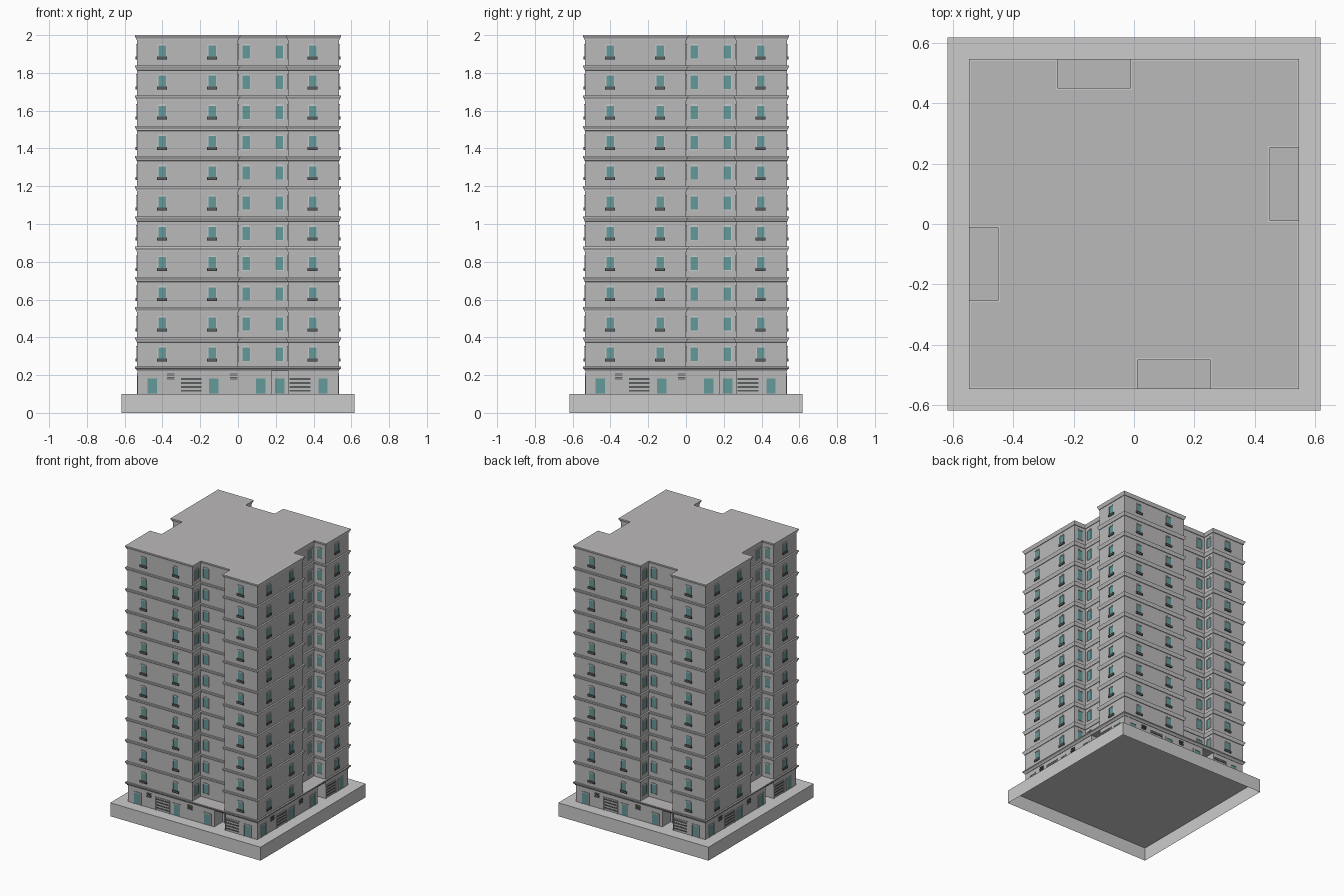
import bpy, bmesh, math
from mathutils import Matrix, Vector

if "Cube" in bpy.data.objects:
    bpy.data.objects.remove(bpy.data.objects["Cube"])

H, A, B, D = 0.534, 0.0, 0.265, 0.438    # half width, notch start/end, notch back wall
FLOORS, STEP, TOP = 11, 0.16, 2.0


def material(name, r, g, b):
    m = bpy.data.materials.new(name)
    m.diffuse_color = (r, g, b, 1)
    m.use_nodes = True
    m.node_tree.nodes["Principled BSDF"].inputs["Base Color"].default_value = m.diffuse_color
    return m


WALL = material("wall_grey", 0.5, 0.49, 0.49)
GLASS = material("teal_glass", 0.13, 0.32, 0.32)
DARK = material("dark_metal", 0.1, 0.11, 0.11)


def finish(bm, name, mat=None):
    me = bpy.data.meshes.new(name)
    bm.to_mesh(me)
    bm.free()
    ob = bpy.data.objects.new(name, me)
    bpy.context.collection.objects.link(ob)
    if mat:
        me.materials.append(mat)
    return ob


def outline(o, a=A, b=B):
    # square plan with one notch per side, repeated by quarter turns; o = outward offset
    h, d = H + o, D + o
    side = [(-h, -h), (a + o, -h), (a + o, -d), (b - o, -d), (b - o, -h)]
    pts = []
    for _ in range(4):
        pts += side
        side = [(-y, x) for x, y in side]
    return pts


def square(o):
    h = H + o
    return [(-h, -h), (h, -h), (h, h), (-h, h)]


def stack(bm, plan, profile, bottom=True, top=True):
    # loft a plan through (offset, z) rings
    rings = [[bm.verts.new((x, y, z)) for x, y in plan(o)] for o, z in profile]
    n = len(rings[0])
    for lo, hi in zip(rings, rings[1:]):
        for i in range(n):
            j = (i + 1) % n
            bm.faces.new((lo[i], lo[j], hi[j], hi[i]))
    if bottom:
        bm.faces.new(rings[0][::-1])
    if top:
        bm.faces.new(rings[-1])


# Base slab, open underneath
bm = bmesh.new()
stack(bm, square, [(0.617 - H, 0), (0.617 - H, 0.1)], bottom=False)
finish(bm, "base_slab")

# Ground floor with a recessed entrance on each side
bm = bmesh.new()
stack(bm, lambda o: outline(o, 0.18, B), [(-0.003, 0.1), (-0.003, 0.228)], bottom=False)
finish(bm, "ground_floor", WALL)

# Ledge that covers the ground floor
bm = bmesh.new()
stack(bm, square, [(0.0, 0.222), (0.004, 0.23), (0.012, 0.237), (0.012, 0.245)])
finish(bm, "ground_floor_ledge", WALL)

# Tower walls and roof
bm = bmesh.new()
stack(bm, outline, [(0, 0.243), (0, TOP - 0.002), (0.006, TOP - 0.002), (0.006, TOP)], bottom=False)
finish(bm, "tower_walls", WALL)

# Flared cornice at the top of every floor
bm = bmesh.new()
for k in range(FLOORS):
    t = TOP - k * STEP
    stack(bm, outline, [(-0.001, t - 0.027), (0.004, t - 0.025), (0.005, t - 0.018),
                        (0.012, t - 0.006), (0.012, t), (-0.001, t)], bottom=False, top=False)
finish(bm, "cornices")

# Small fittings are collected per part name and repeated on all four sides
parts = {n: bmesh.new() for n in ("window_glass", "window_frames", "window_sills",
                                  "door_glass", "door_frames", "grille_slats", "vents")}
TURNS = [Matrix.Rotation(math.radians(90 * q), 4, 'Z') for q in range(4)]


def box(name, frame, u0, u1, z0, z1, out):
    # box on a wall: u runs along the wall, out is how far it stands proud
    size = Vector((u1 - u0, out + 0.004, z1 - z0))
    mid = Vector(((u0 + u1) / 2, -(out - 0.004) / 2, (z0 + z1) / 2))
    local = frame @ Matrix.Translation(mid) @ Matrix.Diagonal((*size, 1))
    for q in TURNS:
        bmesh.ops.create_cube(parts[name], size=1, matrix=q @ local)


def surround(name, f, u, w, z0, z1, t, out, sill=True):
    box(name, f, u - w - t, u - w, z0, z1, out)
    box(name, f, u + w, u + w + t, z0, z1, out)
    box(name, f, u - w - t, u + w + t, z1, z1 + t, out)
    if sill:
        box(name, f, u - w - t, u + w + t, z0 - t, z0, out)


def wall(x, y, deg=0):
    return Matrix.Translation((x, y, 0)) @ Matrix.Rotation(math.radians(deg), 4, 'Z')


FRONT, BACK = wall(0, -H), wall(0, -D)
NOTCH_L = wall(A, -(H + D) / 2, 90)
NOTCH_R = wall(B, -(H + D) / 2, -90)

# Windows: outer ones carry a dark planter sill, notch ones do not
windows = [(FRONT, -0.402, True), (FRONT, -0.137, True), (FRONT, 0.395, True),
           (BACK, 0.043, False), (BACK, 0.219, False),
           (NOTCH_L, 0, False), (NOTCH_R, 0, False)]
for k in range(FLOORS):
    t = TOP - k * STEP
    for f, u, planter in windows:
        z0, z1 = t - 0.124, t - 0.055
        box("window_glass", f, u - 0.02, u + 0.02, z0, z1, 0.001)
        surround("window_frames", f, u, 0.02, z0, z1, 0.004, 0.004)
        box("window_frames", f, u - 0.015, u + 0.015, z1 + 0.004, z1 + 0.009, 0.005)
        if planter:
            box("window_sills", f, u - 0.027, u + 0.027, z0 - 0.004, z0 + 0.012, 0.008)

# Ground floor doors
SHOP, PORCH = wall(0, -H + 0.003), wall(0, -D + 0.003)
for f, u in [(SHOP, -0.455), (SHOP, -0.128), (SHOP, 0.12), (PORCH, 0.222), (SHOP, 0.45)]:
    box("door_glass", f, u - 0.025, u + 0.025, 0.103, 0.183, 0.001)
    surround("door_frames", f, u, 0.025, 0.1, 0.183, 0.008, 0.004, sill=False)

# Slatted shutters
for u in (-0.247, 0.328):
    surround("door_frames", SHOP, u, 0.055, 0.1, 0.19, 0.006, 0.004, sill=False)
    for i in range(4):
        z = 0.112 + i * 0.021
        box("grille_slats", SHOP, u - 0.055, u + 0.055, z, z + 0.009, 0.003)

# Wall vents
for u in (-0.357, -0.022):
    for i in range(4):
        z = 0.176 + i * 0.009
        box("vents", SHOP, u - 0.02, u + 0.02, z, z + 0.005, 0.004)

COLOURS = {"window_glass": GLASS, "door_glass": GLASS, "window_sills": DARK,
           "grille_slats": DARK, "vents": DARK, "door_frames": WALL}
for name, pbm in parts.items():
    finish(pbm, name, COLOURS.get(name))
